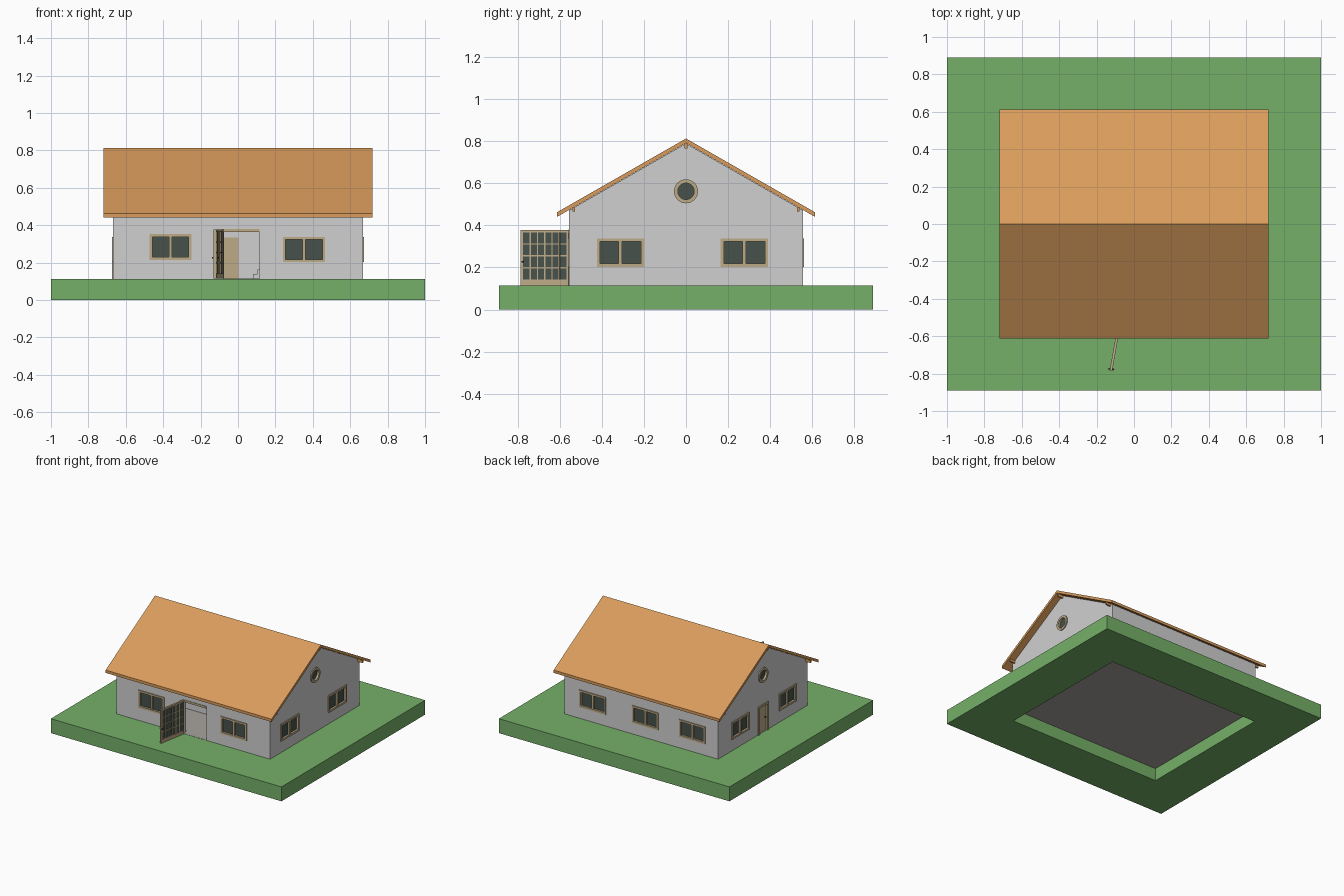
import bpy, bmesh, math
from mathutils import Matrix, Vector

if "Cube" in bpy.data.objects:
    bpy.data.objects.remove(bpy.data.objects["Cube"])


def material(name, r, g, b):
    m = bpy.data.materials.new(name)
    m.diffuse_color = [((c / 255 + 0.055) / 1.055) ** 2.4 for c in (r, g, b)] + [1]
    m.use_nodes = True
    m.node_tree.nodes["Principled BSDF"].inputs["Base Color"].default_value = m.diffuse_color
    return m


GRASS = material("grass green", 118, 176, 105)
WALL = material("wall grey", 208, 208, 208)
ROOF = material("roof orange", 217, 156, 92)
TAN = material("frame tan", 190, 171, 136)
GLASS = material("dark glass", 70, 81, 74)
FLOOR = material("floor grey", 168, 164, 158)
METAL = material("dark metal", 60, 58, 55)


def finish(name, bm, mat, matrix=None):
    bmesh.ops.recalc_face_normals(bm, faces=bm.faces)
    me = bpy.data.meshes.new(name)
    bm.to_mesh(me)
    bm.free()
    if mat:
        me.materials.append(mat)
    ob = bpy.data.objects.new(name, me)
    bpy.context.collection.objects.link(ob)
    if matrix:
        ob.matrix_world = matrix
    return ob


def boxes(name, spans, mat, matrix=None):
    """One object from several boxes, each (x0, x1, y0, y1, z0, z1)."""
    bm = bmesh.new()
    for x0, x1, y0, y1, z0, z1 in spans:
        m = Matrix.Translation(((x0 + x1) / 2, (y0 + y1) / 2, (z0 + z1) / 2))
        bmesh.ops.create_cube(bm, size=1, matrix=m @ Matrix.Diagonal((x1 - x0, y1 - y0, z1 - z0, 1)))
    return finish(name, bm, mat, matrix)


def prism(name, profile, x0, x1, mat):
    """Extrude a (y, z) outline along x."""
    bm = bmesh.new()
    f = bm.faces.new([bm.verts.new((x0, y, z)) for y, z in profile])
    r = bmesh.ops.extrude_face_region(bm, geom=[f])
    bmesh.ops.translate(bm, vec=(x1 - x0, 0, 0),
                        verts=[v for v in r["geom"] if isinstance(v, bmesh.types.BMVert)])
    return finish(name, bm, mat)


def disc(name, r, y0, y1, z, mat, matrix):
    bm = bmesh.new()
    m = Matrix.Translation((0, (y0 + y1) / 2, z)) @ Matrix.Rotation(math.pi / 2, 4, 'X')
    bmesh.ops.create_cone(bm, cap_ends=True, segments=32, radius1=r, radius2=r, depth=y1 - y0, matrix=m)
    return finish(name, bm, mat, matrix)


def cut(ob, cutters):
    """Subtract the cutters, then remove them."""
    for c in cutters:
        md = ob.modifiers.new("cut", 'BOOLEAN')
        md.operation, md.solver, md.object = 'DIFFERENCE', 'EXACT', c
        c.hide_render = True
    bpy.context.view_layer.update()
    dg = bpy.context.evaluated_depsgraph_get()
    me = bpy.data.meshes.new_from_object(ob.evaluated_get(dg))
    ob.modifiers.clear()
    ob.data = me
    for c in cutters:
        bpy.data.objects.remove(c)


G, HX, HY, T = 0.113, 0.667, 0.555, 0.03
EAVE, RIDGE = 0.472, 0.789

# lawn block with a pit under the house
lawn = boxes("lawn", [(-1, 1, -.89, .89, 0, G)], GRASS)
cut(lawn, [boxes("pit", [(-HX + .004, HX - .004, -HY + .004, HY - .004, -.1, .3)], None)])
boxes("floor", [(-HX + .004, HX - .004, -HY + .004, HY - .004, .098, G + .002)], FLOOR)

# gabled walls, hollow inside
walls = prism("walls", [(-HY, .1), (HY, .1), (HY, EAVE), (0, RIDGE), (-HY, EAVE)], -HX, HX, WALL)
cutters = [boxes("room", [(-HX + T, HX - T, -HY + T, HY - T, -.1, 1)], None)]


def side(angle, dist):
    """Local frame of a wall: x along it, -y outward."""
    return Matrix.Rotation(angle, 4, 'Z') @ Matrix.Translation((0, -dist, 0))


FRONT, RIGHT = side(0, HY), side(math.pi / 2, HX)
BACK, LEFT = side(math.pi, HY), side(-math.pi / 2, HX)


def window(tag, wall, a, b, z0=.203, z1=.338):
    e, m, c = .015, .008, (a + b) / 2
    cutters.append(boxes("opening", [(a + .003, b - .003, -.1, .1, z0 + .003, z1 - .003)], None, wall))
    o, i = -.007, T
    boxes(tag + "_window_frame", [
        (a, b, o, i, z0, z0 + e), (a, b, o, i, z1 - e, z1),
        (a, a + e, o, i, z0 + e, z1 - e), (b - e, b, o, i, z0 + e, z1 - e),
        (c - m, c + m, o + .002, i, z0 + e, z1 - e)], TAN, wall)
    boxes(tag + "_window_glass", [(a + e, c - m, .008, .014, z0 + e, z1 - e),
                                  (c + m, b - e, .008, .014, z0 + e, z1 - e)], GLASS, wall)


def round_window(tag, wall, z=.562, r=.057, ri=.039):
    cutters.append(disc("opening", r - .003, -.1, .1, z, None, wall))
    bm = bmesh.new()
    vs = [bm.verts.new((q, y, z)) for q, y in ((r, -.008), (r, T), (ri, T), (ri, -.008))]
    es = [bm.edges.new((vs[k], vs[(k + 1) % 4])) for k in range(4)]
    bmesh.ops.spin(bm, geom=vs + es, cent=(0, 0, z), axis=(0, 1, 0), angle=2 * math.pi,
                   steps=32, use_merge=True)
    bmesh.ops.remove_doubles(bm, verts=bm.verts, dist=1e-5)
    finish(tag + "_round_window_frame", bm, TAN, wall)
    disc(tag + "_round_window_glass", ri + .002, .008, .014, z, GLASS, wall)


# windows on each wall
window("front_left", FRONT, -.473, -.249, .214, .353)
window("front_right", FRONT, .240, .466)
window("right_front", RIGHT, -.424, -.200)
window("right_back", RIGHT, .165, .390)
for tag, x0, x1 in (("back_a", .304, .535), ("back_b", -.149, .077), ("back_c", -.557, -.331)):
    window(tag, BACK, -x1, -x0)
window("left_back", LEFT, -.390, -.172)
window("left_front", LEFT, .197, .412)
round_window("right", RIGHT)
round_window("left", LEFT)

# side door with frame
cutters.append(boxes("opening", [(-.06, .06, -.1, .1, G + .002, .33)], None, LEFT))
boxes("side_door_frame", [(-.063, -.048, -.007, T, G, .333), (.048, .063, -.007, T, G, .333),
                          (-.048, .048, -.007, T, .318, .333)], TAN, LEFT)
boxes("side_door", [(-.048, .048, .008, .02, G, .318)], TAN, LEFT)
boxes("side_door_handle", [(.03, .04, -.004, .008, .215, .222)], METAL, LEFT)

# front doorway and lintel
cutters.append(boxes("opening", [(-.085, .115, -.1, .1, G + .002, .378)], None, FRONT))
boxes("front_door_lintel", [(-.085, .115, -.004, T, .364, .380)], TAN, FRONT)
cut(walls, cutters)

# open front door leaf with six by four panes
leaf = Matrix.Translation((-.083, -HY - .002, 0)) @ Matrix.Rotation(math.radians(-100), 4, 'Z')
L, Z0, Z1, D, B = .231, .143, .367, .007, .003
bars = [(0, L, -D, D, G + .002, Z0), (0, L, -D, D, Z1, .378),
        (0, .011, -D, D, Z0, Z1), (L - .011, L, -D, D, Z0, Z1)]
for k in range(1, 6):
    x = .011 + (L - .022) * k / 6
    bars.append((x - B, x + B, -D + .001, D - .001, Z0, Z1))
for k in range(1, 4):
    z = Z0 + (Z1 - Z0) * k / 4
    bars.append((.011, L - .011, -D + .002, D - .002, z - B, z + B))
boxes("front_door_frame", bars, TAN, leaf)
boxes("front_door_glass", [(.01, L - .01, -.002, .002, Z0 - .002, Z1 + .002)], GLASS, leaf)
boxes("front_door_handle", [(L - .013, L - .005, -.016, .016, .223, .230)], METAL, leaf)

# inner partition, inner door and a short stair seen through the doorway
boxes("partition", [(-HX + T, HX - T, -.2, -.18, G, .46)], WALL)
boxes("inner_door", [(-.10, .003, -.208, -.2, G, .335)], TAN)
boxes("stair", [(.08 + .025 * k, .30, -.30, -.2, G, G + .025 * (k + 1)) for k in range(6)], WALL)

# roof: one bent slab overhanging all sides
RY, RX, TH = .612, .72, .022
prism("roof", [(-RY, .463), (0, .813), (RY, .463), (RY, .463 - TH), (0, .813 - TH), (-RY, .463 - TH)],
      -RX, RX, ROOF)

# ridge beam and eave purlins under the overhang
boxes("roof_beams", [(-.71, .71, -.006, .006, .766, .79)] +
      [(-.71, .71, y - .006, y + .006, .465, .484) for y in (-.533, .533)], ROOF)
